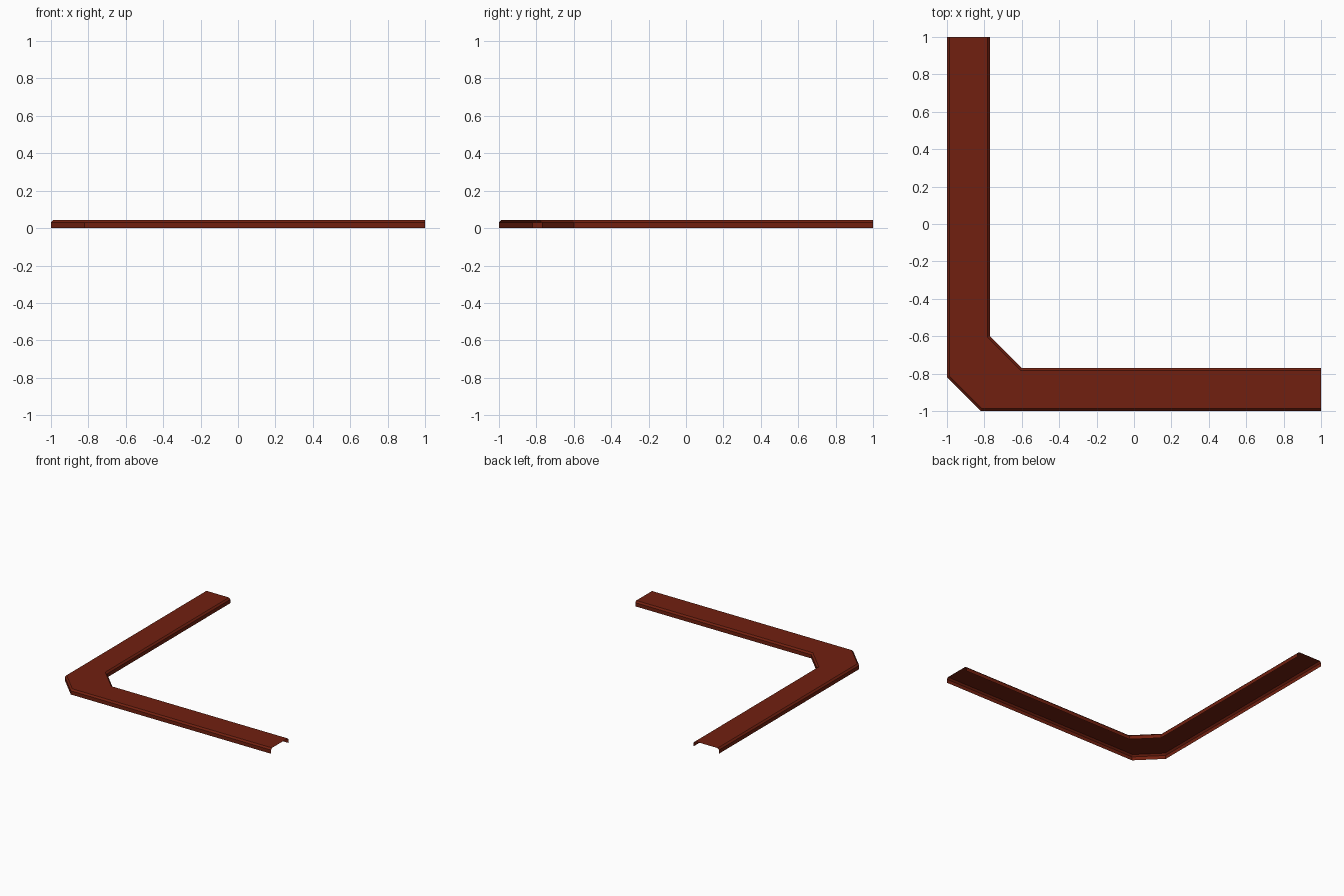
import bpy
import bmesh
from math import sqrt

cube = bpy.data.objects.get("Cube")
if cube:
    bpy.data.objects.remove(cube, do_unlink=True)

paint = bpy.data.materials.new("dark red brown")
paint.use_nodes = True
colour = (0.165, 0.0145, 0.005, 1)
paint.diffuse_color = colour
paint.node_tree.nodes["Principled BSDF"].inputs["Base Color"].default_value = colour


def corner_path(edge, bend, inset, z):
    """L-shaped path with a cut corner, moved sideways by inset with mitred bends."""
    e = edge + inset
    b = bend + inset * (sqrt(2) - 1)
    return [(e, 1, z), (e, b, z), (b, e, z), (1, e, z)]


# Cross-section of one side: upright wall, then bevelled shoulder (inset, height)
side = [(0, 0), (0, 0.03), (0.013, 0.043)]
outer = [corner_path(-1, -0.82, d, z) for d, z in side]
inner = [corner_path(-0.77, -0.6, -d, z) for d, z in reversed(side)]

# Open channel: outer wall, top and inner wall, hollow underneath
bm = bmesh.new()
rows = [[bm.verts.new(p) for p in path] for path in outer + inner]
for low, high in zip(rows, rows[1:]):
    for i in range(len(low) - 1):
        bm.faces.new((low[i], low[i + 1], high[i + 1], high[i]))
mesh = bpy.data.meshes.new("corner_trim")
bm.to_mesh(mesh)
bm.free()
mesh.materials.append(paint)
trim = bpy.data.objects.new("corner_trim", mesh)
bpy.context.collection.objects.link(trim)
